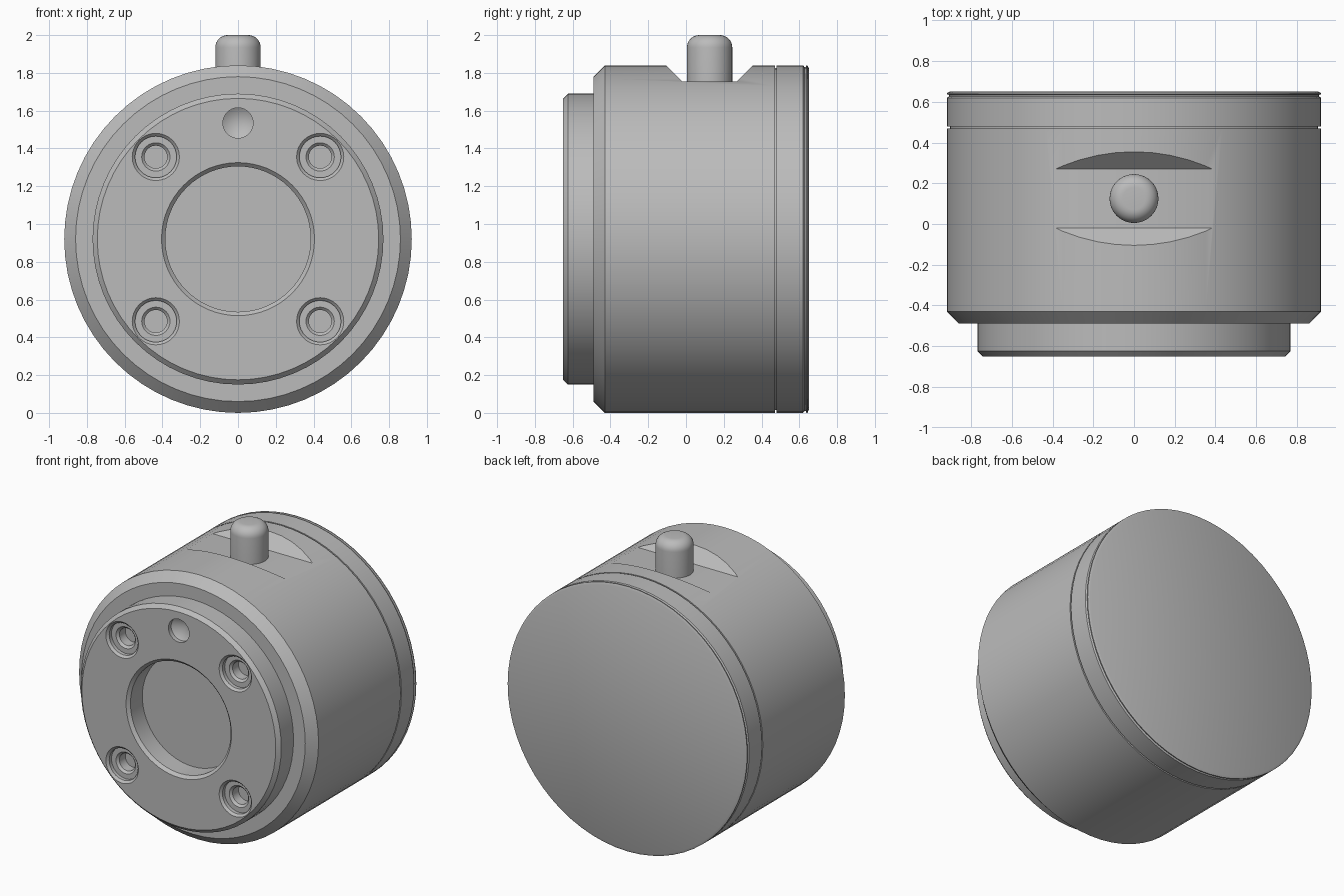
import bpy
import bmesh
import math
from mathutils import Matrix, Vector

old = bpy.data.objects.get("Cube")
if old:
    bpy.data.objects.remove(old, do_unlink=True)

RADIUS = 0.92

steel = bpy.data.materials.new("plain_grey")
steel.use_nodes = True
GREY = (0.5, 0.5, 0.5, 1)
steel.diffuse_color = GREY
steel.node_tree.nodes["Principled BSDF"].inputs["Base Color"].default_value = GREY

ALONG_Y = Matrix.Rotation(-math.pi / 2, 4, "X")


def finish(name, bm):
    bmesh.ops.recalc_face_normals(bm, faces=bm.faces)
    mesh = bpy.data.meshes.new(name)
    bm.to_mesh(mesh)
    bm.free()
    mesh.materials.append(steel)
    obj = bpy.data.objects.new(name, mesh)
    bpy.context.collection.objects.link(obj)
    return obj


def lathe(name, profile, matrix, sides=48):
    """Closed solid of revolution from (radius, height) points, axis ends on radius 0."""
    bm = bmesh.new()
    rings = []
    for r, h in profile:
        count = 1 if r == 0 else sides
        angles = [2 * math.pi * i / sides for i in range(count)]
        rings.append([bm.verts.new(matrix @ Vector((r * math.cos(a), r * math.sin(a), h)))
                      for a in angles])
    for a, b in zip(rings, rings[1:]):
        if len(a) == 1:
            bm.faces.new(b)
        elif len(b) == 1 and profile[rings.index(b)][1] == profile[rings.index(a)][1]:
            bm.faces.new(a)
        else:
            for i in range(sides):
                j = (i + 1) % sides
                if len(b) == 1:
                    bm.faces.new((a[i], a[j], b[0]))
                else:
                    bm.faces.new((a[i], a[j], b[j], b[i]))
    bmesh.ops.delete(bm, geom=[v for v in bm.verts if not v.link_faces], context="VERTS")
    return finish(name, bm)


def activate(obj):
    bpy.ops.object.select_all(action="DESELECT")
    obj.select_set(True)
    bpy.context.view_layer.objects.active = obj


def cut(target, cutter):
    activate(target)
    mod = target.modifiers.new("cut", "BOOLEAN")
    mod.operation = "DIFFERENCE"
    mod.solver = "EXACT"
    mod.object = cutter
    bpy.ops.object.modifier_apply(modifier=mod.name)
    bpy.data.objects.remove(cutter, do_unlink=True)


def smooth(obj):
    activate(obj)
    bpy.ops.object.shade_smooth_by_angle(angle=math.radians(30))


# Main housing: centre recess, boss, chamfered body, grooves, rear cap
housing = lathe("housing", [
    (0, -0.5), (0.385, -0.5), (0.385, -0.63), (0.405, -0.65),
    (0.745, -0.65), (0.77, -0.625), (0.77, -0.49),
    (0.86, -0.49), (RADIUS, -0.43), (RADIUS, 0.47),
    (0.905, 0.47), (0.905, 0.48), (RADIUS, 0.48), (RADIUS, 0.62),
    (0.91, 0.627), (0.91, 0.635), (RADIUS, 0.637), (RADIUS, 0.643),
    (0.905, 0.65), (0, 0.65),
], Matrix.Translation((0, 0, RADIUS)) @ ALONG_Y, 64)

# Counterbored bolt holes in the boss
for x in (-0.435, 0.435):
    for z in (-0.435, 0.435):
        hole = lathe("bolt_hole", [
            (0, -0.7), (0.125, -0.7), (0.125, -0.65), (0.11, -0.635),
            (0.11, -0.61), (0.075, -0.61), (0.06, -0.595), (0.06, -0.53), (0, -0.53),
        ], Matrix.Translation((x, 0, RADIUS + z)) @ ALONG_Y, 32)
        cut(housing, hole)

# Drilled locating hole with a conical bottom
dimple = lathe("locating_hole", [
    (0, -0.7), (0.08, -0.7), (0.08, -0.62), (0, -0.57),
], Matrix.Translation((0, 0, 1.535)) @ ALONG_Y, 32)
cut(housing, dimple)

# Sloped-sided flat across the top of the body
bm = bmesh.new()
section = [(-0.02, 1.755), (0.27, 1.755), (0.455, 1.94), (-0.205, 1.94)]
base = bm.faces.new([bm.verts.new((-0.6, y, z)) for y, z in section])
extruded = bmesh.ops.extrude_face_region(bm, geom=[base])["geom"]
bmesh.ops.translate(bm, vec=(1.2, 0, 0),
                    verts=[v for v in extruded if isinstance(v, bmesh.types.BMVert)])
cut(housing, finish("flat_cutter", bm))
smooth(housing)

# Round-topped pin standing on the flat
pin_radius, fillet, top = 0.12, 0.065, 2.0
arc = [(pin_radius - fillet + fillet * math.cos(t), top - fillet + fillet * math.sin(t))
       for t in (math.pi / 2 * i / 8 for i in range(9))]
pin = lathe("pin", [(0, 1.7), (pin_radius, 1.7)] + arc + [(0, arc[-1][1])],
            Matrix.Translation((0, 0.125, 0)), 40)
smooth(pin)
